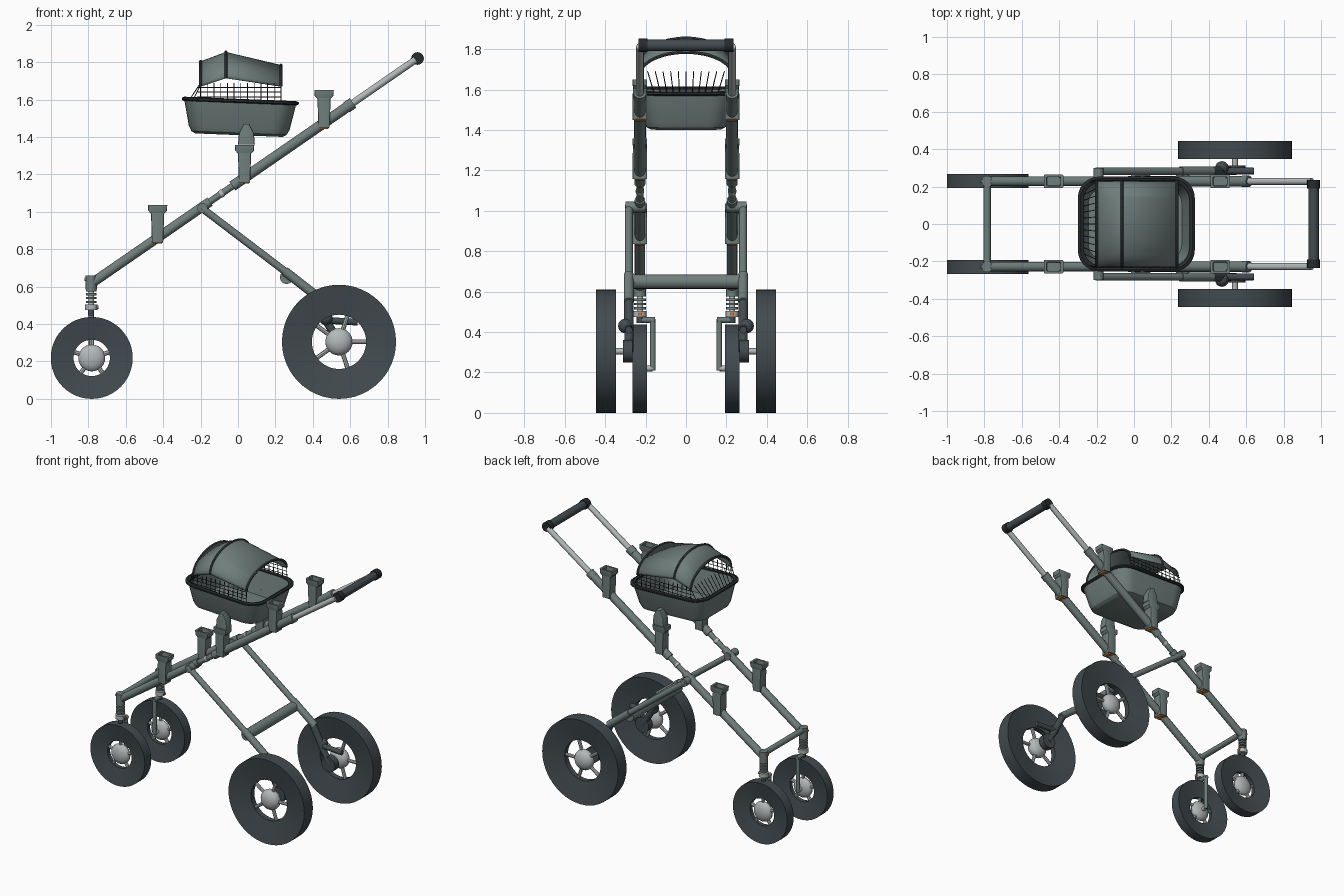
import bpy, bmesh, math
from mathutils import Vector, Matrix

if "Cube" in bpy.data.objects:
    bpy.data.objects.remove(bpy.data.objects["Cube"])


def material(name, rgb):
    m = bpy.data.materials.new(name)
    m.use_nodes = True
    m.diffuse_color = (*rgb, 1)
    m.node_tree.nodes["Principled BSDF"].inputs["Base Color"].default_value = (*rgb, 1)
    return m


GREEN = material("grey_green", (0.16, 0.21, 0.2))
DARK = material("dark_slate", (0.055, 0.07, 0.078))
BLACK = material("near_black", (0.02, 0.024, 0.026))
SILVER = material("silver", (0.45, 0.48, 0.48))
ORANGE = material("orange", (0.6, 0.22, 0.04))


def finish(name, bm, mat):
    bmesh.ops.recalc_face_normals(bm, faces=bm.faces)
    me = bpy.data.meshes.new(name)
    bm.to_mesh(me)
    bm.free()
    me.materials.append(mat)
    me.shade_smooth()
    me.set_sharp_from_angle(angle=0.5)
    ob = bpy.data.objects.new(name, me)
    bpy.context.collection.objects.link(ob)
    return ob


def add_rod(bm, p, q, r, r2=None, sides=16):
    p, q = Vector(p), Vector(q)
    d = q - p
    mat = Matrix.Translation((p + q) / 2) @ d.to_track_quat("Z", "Y").to_matrix().to_4x4()
    bmesh.ops.create_cone(bm, cap_ends=True, segments=sides, radius1=r,
                          radius2=r if r2 is None else r2, depth=d.length, matrix=mat)


def rods(name, pairs, r, mat, sides=16):
    bm = bmesh.new()
    for p, q in pairs:
        add_rod(bm, p, q, r, sides=sides)
    return finish(name, bm, mat)


def rod(name, p, q, r, mat):
    return rods(name, [(p, q)], r, mat)


def ball(name, c, r, mat, squash=1):
    bm = bmesh.new()
    bmesh.ops.create_uvsphere(bm, u_segments=20, v_segments=12, radius=r,
                              matrix=Matrix.Translation(c) @ Matrix.Diagonal((1, squash, 1, 1)))
    return finish(name, bm, mat)


def loft(name, rings, mat, caps=False, loop=False, closed=True):
    bm = bmesh.new()
    rows = [[bm.verts.new(p) for p in ring] for ring in rings]
    n = len(rows[0])
    for a, b in zip(rows, rows[1:] + (rows[:1] if loop else [])):
        for i in range(n if closed else n - 1):
            j = (i + 1) % n
            bm.faces.new((a[i], a[j], b[j], b[i]))
    if caps:
        bm.faces.new(rows[0])
        bm.faces.new(rows[-1])
    return finish(name, bm, mat)


def round_rect(cx, cy, z, hx, hy, r, n=6):
    pts = []
    for k, (sx, sy) in enumerate(((1, 1), (-1, 1), (-1, -1), (1, -1))):
        for i in range(n + 1):
            a = math.pi / 2 * (k + i / n)
            pts.append((cx + sx * (hx - r) + r * math.cos(a),
                        cy + sy * (hy - r) + r * math.sin(a), z))
    return pts


def circle_y(cx, y, cz, r, n=48):
    return [(cx + r * math.cos(2 * math.pi * i / n), y,
             cz + r * math.sin(2 * math.pi * i / n)) for i in range(n)]


def wheel(name, x, y, R, hole, half, hub, phase):
    # dished tyre, wide at the tread and thin at the rim
    loft(name + "_tyre", [circle_y(x, y - half, R, R), circle_y(x, y + half, R, R),
                          circle_y(x, y + half * 0.4, R, hole),
                          circle_y(x, y - half * 0.4, R, hole)], DARK, loop=True)
    ball(name + "_hub", (x, y, R), hub, SILVER, squash=half / hub)
    ends = [phase + i * math.tau / 5 for i in range(5)]
    rods(name + "_spokes", [((x, y, R), (x + (hole + 0.01) * math.cos(a), y,
                                         R + (hole + 0.01) * math.sin(a))) for a in ends],
         0.012, SILVER, 8)


def rail_z(x):
    return 0.62 + (x + 0.78) * 0.69


def on_rail(x, y):
    return (x, y, rail_z(x))


RAIL, LEG = 0.228, 0.283
for s, side in ((-1, "front_side"), (1, "back_side")):
    y, ly = s * RAIL, s * LEG
    # rails
    rod("lower_rail_" + side, on_rail(-0.78, y), on_rail(-0.15, y), 0.026, GREEN)
    rod("rail_link_" + side, on_rail(-0.17, y), on_rail(0.0, y), 0.018, GREEN)
    rod("rail_link_ring_" + side, on_rail(-0.095, y), on_rail(-0.08, y), 0.021, SILVER)
    rod("upper_rail_" + side, on_rail(-0.03, y), on_rail(0.6, y), 0.028, GREEN)
    rod("rail_collar_" + side, on_rail(0.58, y), on_rail(0.615, y), 0.031, GREEN)
    rod("handle_tube_" + side, on_rail(0.6, y), on_rail(0.95, y), 0.019, SILVER)
    rod("handle_cap_" + side, (0.96, s * 0.19, 1.82), (0.96, s * 0.235, 1.82), 0.034, BLACK)

    # rear legs
    rod("leg_hinge_" + side, (-0.19, s * 0.2, 1.02), (-0.19, s * 0.3, 1.02), 0.027, GREEN)
    rod("rear_leg_" + side, (-0.2, ly, 1.025), (0.3, ly, 0.645), 0.02, GREEN)
    rod("rear_leg_sleeve_" + side, (0.25, ly, 0.683), (0.42, ly, 0.55), 0.025, GREEN)
    rod("brake_arm_" + side, (0.4, ly, 0.565), (0.48, ly, 0.41), 0.024, DARK)
    ball("brake_joint_" + side, (0.47, s * 0.3, 0.43), 0.036, DARK)
    rod("brake_lever_" + side, (0.47, ly, 0.42), (0.64, ly, 0.41), 0.018, DARK)
    rod("axle_arm_" + side, (0.47, ly, 0.42), (0.54, ly, 0.305), 0.022, DARK)
    rod("axle_boss_" + side, (0.54, s * 0.265, 0.305), (0.54, s * 0.312, 0.305), 0.055, DARK)
    rod("rear_axle_" + side, (0.54, s * 0.27, 0.305), (0.54, s * 0.395, 0.305), 0.015, SILVER)
    wheel("rear_wheel_" + side, 0.54, s * 0.396, 0.305, 0.145, 0.049, 0.073, 0)

    # front suspension and fork
    fx = -0.785
    rod("fork_head_" + side, (fx, y, 0.585), (fx, y, 0.66), 0.03, GREEN)
    rod("spring_core_" + side, (fx, y, 0.47), (fx, y, 0.6), 0.015, SILVER)
    bm = bmesh.new()
    for i in range(4):
        z = 0.512 + i * 0.021
        add_rod(bm, (fx, y, z), (fx, y, z + 0.012), 0.029)
    finish("spring_" + side, bm, GREEN)
    rod("fork_collar_" + side, (fx, y, 0.475), (fx, y, 0.505), 0.033, SILVER)
    rod("fork_button_" + side, (fx + 0.02, y, 0.49), (fx + 0.039, y, 0.49), 0.01, ORANGE)
    rod("head_button_" + side, (fx - 0.036, y, 0.64), (fx, y, 0.64), 0.01, ORANGE)
    rod("fork_stem_" + side, (fx, y, 0.445), (fx, y, 0.48), 0.016, DARK)
    fy = s * 0.165
    rods("fork_arm_" + side, [((fx, y, 0.46), (fx, fy - s * 0.012, 0.46)),
                              ((fx, fy, 0.465), (fx, fy, 0.21))], 0.014, GREEN)
    rod("front_axle_" + side, (fx, fy, 0.22), (fx, y, 0.22), 0.014, SILVER)
    wheel("front_wheel_" + side, -0.782, s * 0.229, 0.219, 0.097, 0.037, 0.072, math.pi / 2)

    # accessory sockets on each rail
    for bx, label in ((-0.43, "low"), (0.035, "middle"), (0.46, "high")):
        z = rail_z(bx) - 0.025

        def ring(h, hx, hy):
            return round_rect(bx, y, z + h, hx, hy, 0.006, 2)

        loft(f"{label}_socket_post_{side}",
             [ring(0, 0.03, 0.036), ring(0.12, 0.034, 0.036), ring(0.165, 0.034, 0.034)],
             GREEN, caps=True)
        loft(f"{label}_socket_cup_{side}",
             [ring(0.155, 0.036, 0.034), ring(0.17, 0.05, 0.036), ring(0.2, 0.052, 0.036),
              ring(0.2, 0.038, 0.024), ring(0.166, 0.036, 0.022)], GREEN, caps=True)
        loft(f"{label}_socket_button_{side}", [ring(-0.007, 0.02, 0.025), ring(0.003, 0.031, 0.028)],
             ORANGE, caps=True)

    # basket mounts
    def mount(z, h):
        return round_rect(0.045, y, z, h, 0.03, 0.008, 2)
    loft("basket_mount_" + side, [mount(1.36, 0.045), mount(1.42, 0.04), mount(1.47, 0.015)],
         GREEN, caps=True)

# cross members and handle
rod("front_crossbar", (-0.785, -RAIL, 0.64), (-0.785, RAIL, 0.64), 0.02, GREEN)
rod("rear_crossbar", (0.26, -LEG, 0.65), (0.26, LEG, 0.65), 0.036, GREEN)
rod("handle_grip", (0.96, -0.2, 1.82), (0.96, 0.2, 1.82), 0.028, DARK)

# basket shell and rim, tilted slightly
tilt = Matrix.Translation((0.005, 0, 1.41)) @ Matrix.Rotation(0.04, 4, "Y")


def level(z, hx, hy, r):
    return round_rect(0, 0, z, hx, hy, r)


shell = loft("basket", [level(0, 0.235, 0.175, 0.08), level(0.012, 0.255, 0.197, 0.09),
                        level(0.04, 0.27, 0.21, 0.1), level(0.18, 0.3, 0.24, 0.11),
                        level(0.18, 0.285, 0.225, 0.1), level(0.02, 0.25, 0.19, 0.08)],
             GREEN, caps=True)
rim = loft("basket_rim", [level(0.172, 0.304, 0.246, 0.11), level(0.178, 0.313, 0.254, 0.115),
                          level(0.188, 0.313, 0.254, 0.115), level(0.194, 0.3, 0.242, 0.11),
                          level(0.188, 0.284, 0.226, 0.1), level(0.172, 0.284, 0.226, 0.1)],
           BLACK, loop=True)
for ob in (shell, rim):
    ob.matrix_world = tilt

# hood: arches at three stations (x, base z, top z)
stations = ((-0.2, 1.67, 1.805), (-0.065, 1.715, 1.855), (0.23, 1.67, 1.785))


def arch(x, z0, z1, n=24):
    return [(x, 0.23 * math.cos(math.pi * i / n), z0 + (z1 - z0) * math.sin(math.pi * i / n))
            for i in range(n + 1)]


hood = loft("hood", [arch(*st) for st in stations], GREEN, closed=False)
hood.modifiers.new("thickness", "SOLIDIFY").thickness = 0.008
for st, label in zip(stations, ("end", "middle", "open")):
    pts = arch(*st)
    rods(f"hood_{label}_rib", zip(pts, pts[1:]), 0.008, DARK, 8)

# mesh fence: both long sides, and the closed end
wires = []
for s in (-1, 1):
    for i in range(13):
        x = -0.2 + 0.43 * i / 12
        wires.append(((x, s * 0.235, 1.59), (x, s * 0.228, 1.69)))
    for z in (1.615, 1.64, 1.665):
        wires.append(((-0.22, s * 0.232, z), (0.23, s * 0.232, z)))
    wires.append(((-0.245, s * 0.22, 1.59), (-0.2, s * 0.23, 1.68)))
for i in range(11):
    t = i / 5 - 1
    wires.append(((-0.265, t * 0.16, 1.59), (-0.2, t * 0.19, 1.69)))
rods("mesh_wires", wires, 0.0025, BLACK, 6)
